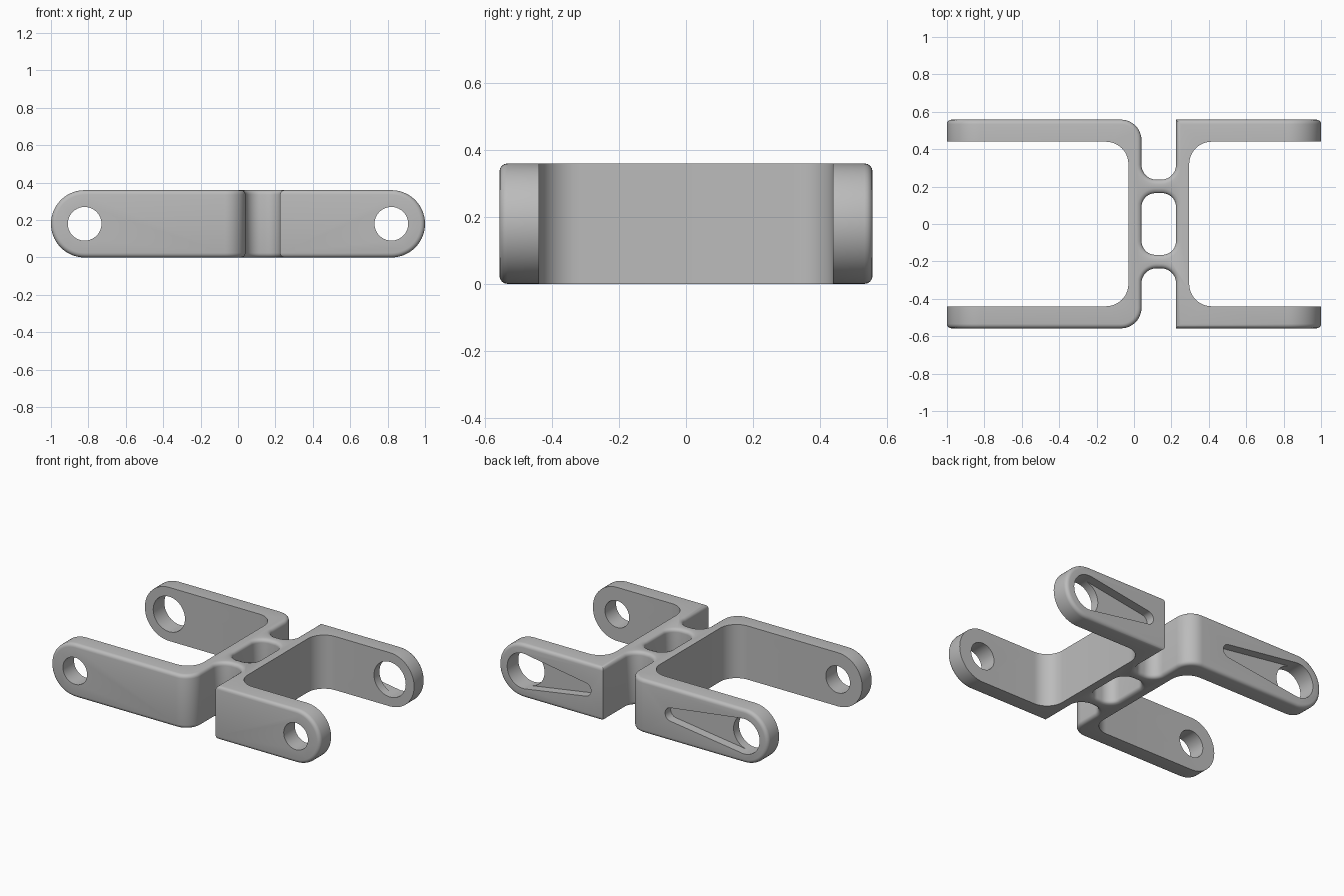
import bpy, bmesh, math
from mathutils import Vector

if "Cube" in bpy.data.objects:
    bpy.data.objects.remove(bpy.data.objects["Cube"])

H = 0.36        # overall height
MID = H / 2
Y = 0.558       # outer face of the arms
YI = 0.44       # inner face of the arms
ROUND = 0.024   # edge rounding

grey = bpy.data.materials.new("grey")
grey.diffuse_color = (0.5, 0.5, 0.5, 1)
grey.use_nodes = True
grey.node_tree.nodes["Principled BSDF"].inputs["Base Color"].default_value = grey.diffuse_color


def arc(cx, cy, r, a0, a1, n=12):
    return [(cx + r * math.cos(math.radians(a0 + (a1 - a0) * i / n)),
             cy + r * math.sin(math.radians(a0 + (a1 - a0) * i / n))) for i in range(n + 1)]


def mirrored(pts):
    return [(x, -y) for x, y in reversed(pts)]


def loft(name, rings):
    """Closed solid through equal-length rings of 3D points."""
    bm = bmesh.new()
    loops = [[bm.verts.new(p) for p in ring] for ring in rings]
    for a, b in zip(loops, loops[1:]):
        for i in range(len(a)):
            j = (i + 1) % len(a)
            bm.faces.new((a[i], a[j], b[j], b[i]))
    bm.faces.new(loops[0])
    bm.faces.new(loops[-1])
    bmesh.ops.recalc_face_normals(bm, faces=bm.faces)
    me = bpy.data.meshes.new(name)
    bm.to_mesh(me)
    bm.free()
    me.materials.append(grey)
    ob = bpy.data.objects.new(name, me)
    bpy.context.collection.objects.link(ob)
    return ob


def along_z(name, pts, z0, z1):
    return loft(name, [[(x, y, z) for x, y in pts] for z in (z0, z1)])


def along_y(name, pts, y0, y1):
    return loft(name, [[(x, y, z) for x, z in pts] for y in (y0, y1)])


def boolean(ob, cutter, operation):
    mod = ob.modifiers.new("cut", 'BOOLEAN')
    mod.object, mod.operation, mod.solver = cutter, operation, 'EXACT'
    bpy.context.view_layer.objects.active = ob
    bpy.ops.object.modifier_apply(modifier=mod.name)
    bpy.data.objects.remove(cutter)


# plan outline: two back-to-back forks joined by narrow necks
outer = ([(-1.1, Y)] + arc(-0.07, Y - 0.11, 0.11, 90, 0)
         + arc(0.12, 0.317, 0.08, 180, 270) + arc(0.145, 0.317, 0.08, 270, 360)
         + [(0.225, Y), (1.1, Y), (1.1, YI)] + arc(0.415, YI - 0.12, 0.12, 90, 180))
inner = [(-1.1, -YI)] + arc(-0.15, 0.12 - YI, 0.12, -90, 0)
body = along_z("double_fork", outer + mirrored(outer) + inner + mirrored(inner), -0.1, 0.5)

# round-ended side profile
stadium = arc(-1 + MID, MID, MID, 90, 270, 28) + arc(1 - MID, MID, MID, -90, 90, 28)
boolean(body, along_y("side_profile", stadium, -0.8, 0.8), 'INTERSECT')

# round the outer rims and the notches between the forks
bm = bmesh.new()
bm.from_mesh(body.data)
bmesh.ops.remove_doubles(bm, verts=bm.verts, dist=1e-5)
bmesh.ops.dissolve_limit(bm, angle_limit=0.005, verts=bm.verts, edges=bm.edges)
rims = []
for e in bm.edges:
    m = (e.verts[0].co + e.verts[1].co) / 2
    upright = abs(e.verts[0].co.z - e.verts[1].co.z) > 0.3
    outside = abs(m.y) > Y - 0.002 or -0.069 < m.x < 0.226 and (
        m.x > 0.039 and abs(m.y) > 0.2 or abs(m.y) > YI + 0.005)
    if outside and not upright and len(e.link_faces) == 2 and e.calc_face_angle() > 0.7:
        rims.append(e)
bmesh.ops.bevel(bm, geom=rims, offset=ROUND, offset_type='OFFSET', segments=4,
                profile=0.5, affect='EDGES', clamp_overlap=False)
bm.to_mesh(body.data)
bm.free()

# centre slot with flared rims
rings = []
steps = [ROUND * i / 5 for i in range(6)]
levels = ([(-0.05, ROUND)] + [(t, ROUND - math.sqrt(ROUND**2 - (ROUND - t)**2)) for t in steps])
levels += [(H - z, o) for z, o in reversed(levels)]
for z, o in levels:
    r, w, h = 0.075 + o, 0.0175, 0.09
    pts = (arc(0.1325 + w, h, r, 0, 90) + arc(0.1325 - w, h, r, 90, 180)
           + arc(0.1325 - w, -h, r, 180, 270) + arc(0.1325 + w, -h, r, 270, 360))
    rings.append([(x, y, z) for x, y in pts])
boolean(body, loft("slot_cutter", rings), 'DIFFERENCE')

# pin holes, and tapered pockets running from the larger rear holes
for side, length in ((-1, 0.54), (1, 0.46)):
    cx = side * 0.82
    boolean(body, along_y("front_hole", arc(cx, MID, 0.09, 0, 360, 40)[:-1], -0.8, -0.2), 'DIFFERENCE')
    big, small = 0.118, 0.045
    boolean(body, along_y("rear_hole", arc(cx, MID, big, 0, 360, 40)[:-1], 0.2, 0.8), 'DIFFERENCE')
    t = math.degrees(math.acos((big - small) / length))
    taper = arc(0, 0, big - 0.0005, t, 360 - t, 24) + arc(length, 0, small, -t, t, 16)
    pocket = [(cx - side * x, MID + z) for x, z in taper]
    boolean(body, along_y("pocket_cutter", pocket, Y - 0.06, 0.8), 'DIFFERENCE')

# smooth the curved faces, keep the sharp edges
bpy.ops.object.select_all(action='DESELECT')
body.select_set(True)
bpy.context.view_layer.objects.active = body
bpy.ops.object.shade_smooth_by_angle(angle=math.radians(30))
